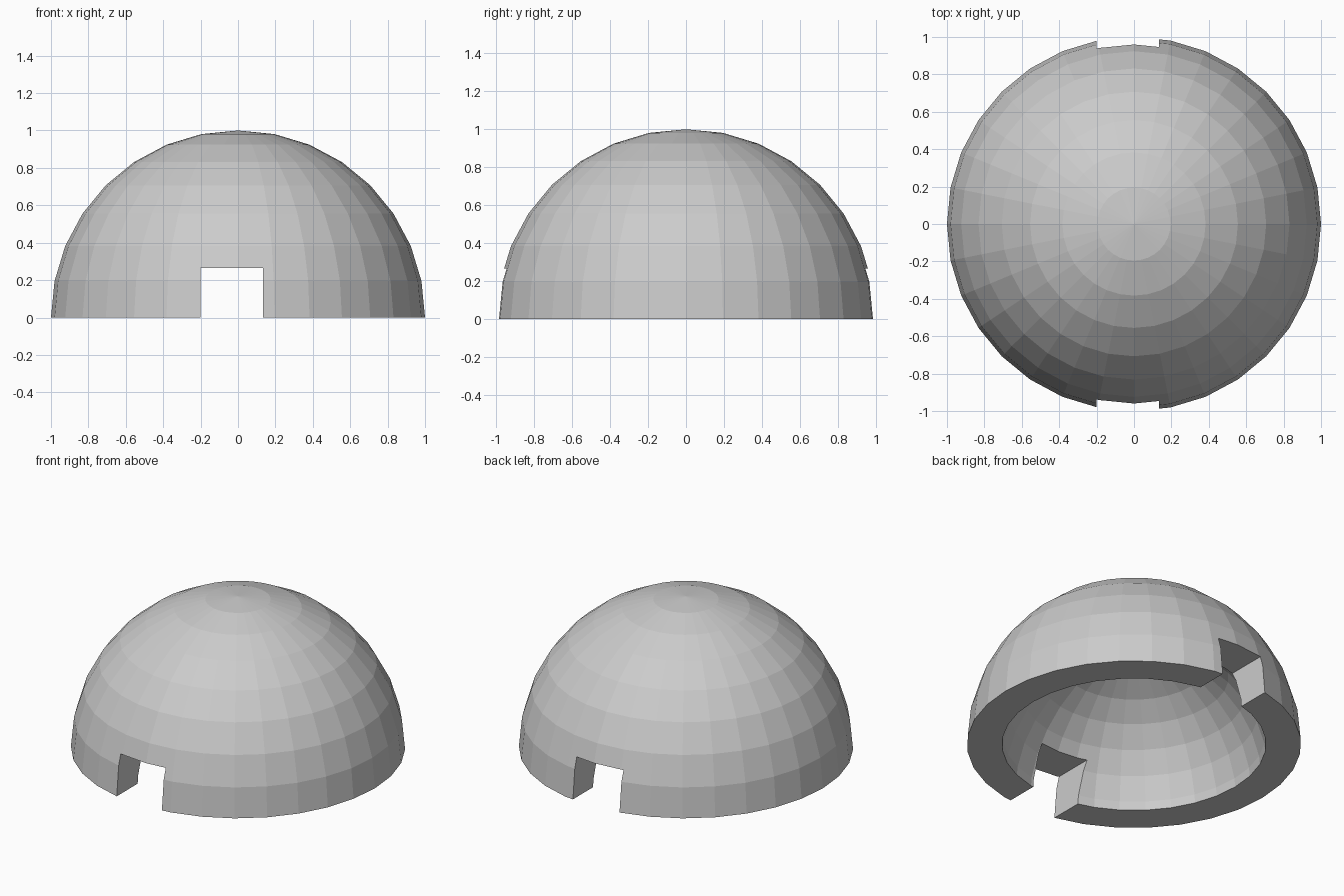
import bpy, bmesh, math

if "Cube" in bpy.data.objects:
    bpy.data.objects.remove(bpy.data.objects["Cube"])

SEGMENTS, RINGS = 32, 8


def arc(radius, drop=0.0):
    # quarter circle up to the pole, lowered by drop and clipped at z = 0
    pts = [(radius * math.cos(i * math.pi / 2 / RINGS), 0,
            radius * math.sin(i * math.pi / 2 / RINGS) - drop) for i in range(RINGS + 1)]
    if drop:
        (xa, _, za), (xb, _, zb) = pts[:2]
        pts[0] = (xa + (xb - xa) * -za / (zb - za), 0, 0)
    return pts


# Thick dome shell: outer arc, lowered inner arc and flat rim, revolved about z
bm = bmesh.new()
outer = [bm.verts.new(p) for p in arc(1.0)]
inner = [bm.verts.new(p) for p in arc(0.8, 0.1)]
for line in (outer, inner, [outer[0], inner[0]]):
    for a, b in zip(line, line[1:]):
        bm.edges.new((a, b))
bmesh.ops.spin(bm, geom=bm.verts[:] + bm.edges[:], cent=(0, 0, 0), axis=(0, 0, 1),
               angle=2 * math.pi, steps=SEGMENTS, use_merge=False)
bmesh.ops.remove_doubles(bm, verts=bm.verts[:], dist=1e-4)
bmesh.ops.recalc_face_normals(bm, faces=bm.faces[:])
mesh = bpy.data.meshes.new("dome")
bm.to_mesh(mesh)
bm.free()
dome = bpy.data.objects.new("dome", mesh)
bpy.context.collection.objects.link(dome)

# Doorway cutter running right through front and back
x0, x1, top, bottom = -0.20, 0.135, 0.265, -0.4
bpy.ops.mesh.primitive_cube_add(size=1, location=((x0 + x1) / 2, 0, (top + bottom) / 2))
cutter = bpy.context.object
cutter.name = "doorway_cutter"
cutter.scale = (x1 - x0, 3, top - bottom)
cutter.hide_render = True
cutter.hide_set(True)

cut = dome.modifiers.new("doorways", 'BOOLEAN')
cut.operation = 'DIFFERENCE'
cut.solver = 'EXACT'
cut.object = cutter
